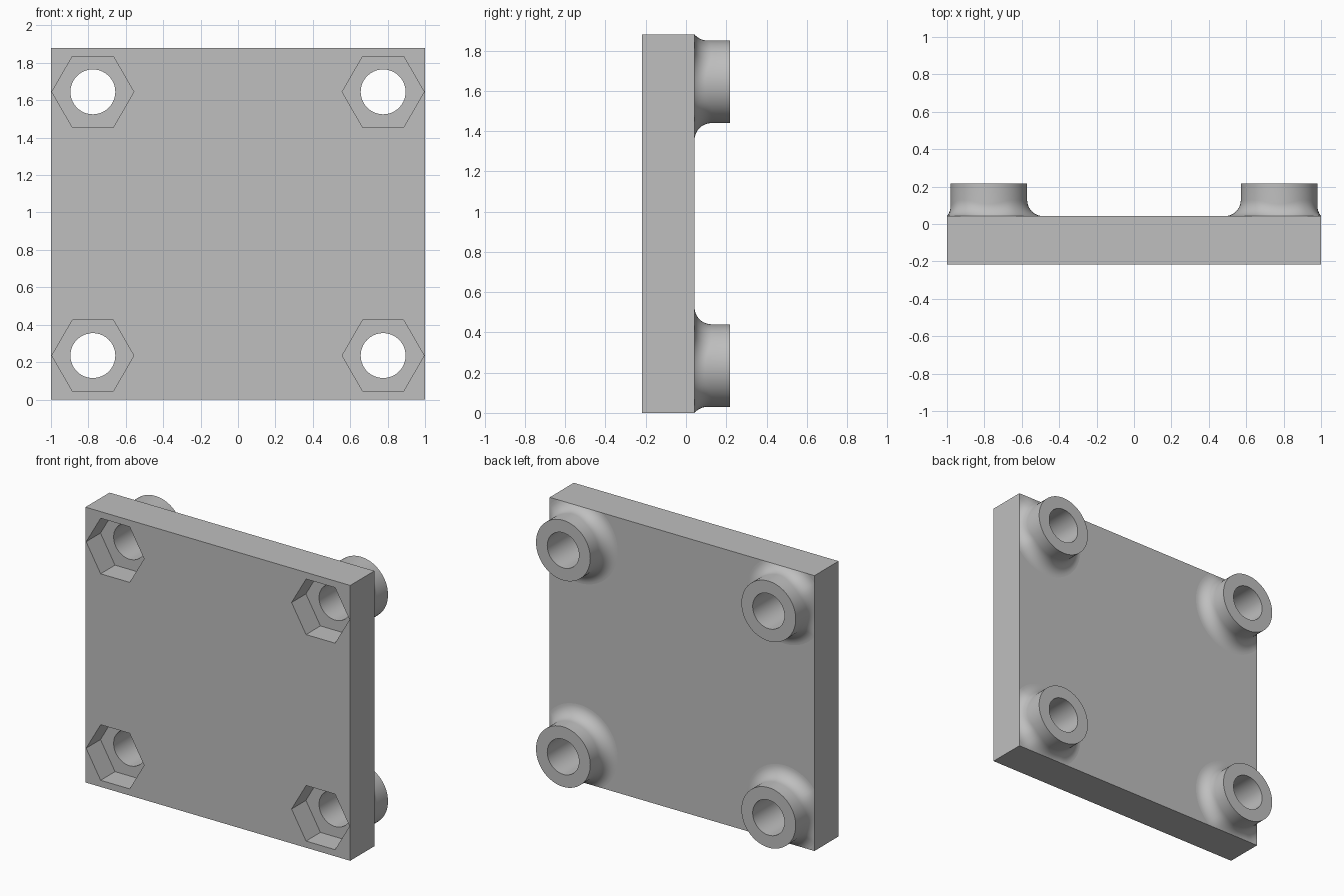
import bpy, bmesh
from math import sin, cos, pi, sqrt, asin, radians
from mathutils import Matrix

if "Cube" in bpy.data.objects:
    bpy.data.objects.remove(bpy.data.objects["Cube"])

HALF_W, HALF_H = 1.0, 0.94            # plate half width and half height
FRONT, FACE, END = -0.2175, 0.0425, 0.2175
CX, CZ = 0.776, 0.705                 # hole centre, measured from plate centre
HOLE_R, BOSS_R, FILLET = 0.12, 0.205, 0.085
HEX_R, HEX_DEPTH = 0.219, 0.155
SEG = 64

grey = bpy.data.materials.new("light grey")
grey.use_nodes = True
COLOUR = (0.52, 0.52, 0.52, 1)
grey.diffuse_color = COLOUR
grey.node_tree.nodes["Principled BSDF"].inputs["Base Color"].default_value = COLOUR


def make_object(name, bm, mirrored=False):
    bmesh.ops.recalc_face_normals(bm, faces=bm.faces)
    mesh = bpy.data.meshes.new(name)
    bm.to_mesh(mesh)
    bm.free()
    mesh.materials.append(grey)
    obj = bpy.data.objects.new(name, mesh)
    obj.location.z = HALF_H
    bpy.context.collection.objects.link(obj)
    if mirrored:
        mod = obj.modifiers.new("four corners", 'MIRROR')
        mod.use_axis = (True, False, True)
        mod.use_mirror_merge = False
    return obj


def select_only(obj):
    bpy.ops.object.select_all(action='DESELECT')
    obj.select_set(True)
    bpy.context.view_layer.objects.active = obj


def prism_cutter(name, sides, radius, y0, y1):
    bm = bmesh.new()
    place = Matrix.Translation((CX, (y0 + y1) / 2, CZ)) @ Matrix.Rotation(pi / 2, 4, 'X')
    if sides == 6:                    # points towards the plate's sides
        place = place @ Matrix.Rotation(pi / 2, 4, 'Z')
    bmesh.ops.create_cone(bm, cap_ends=True, segments=sides, radius1=radius,
                          radius2=radius, depth=y1 - y0, matrix=place)
    obj = make_object(name, bm, mirrored=True)
    obj.hide_render = True
    return obj


# Plate with through holes and hexagonal nut pockets in the front
bm = bmesh.new()
bmesh.ops.create_cube(bm, size=1, matrix=Matrix.Translation((0, (FRONT + FACE) / 2, 0))
                      @ Matrix.Diagonal((2 * HALF_W, FACE - FRONT, 2 * HALF_H, 1)))
plate = make_object("plate", bm)
cutters = [prism_cutter("hole_cutter", SEG, HOLE_R, FRONT - 0.1, FACE + 0.1),
           prism_cutter("nut_pocket_cutter", 6, HEX_R, FRONT - 0.1, FRONT + HEX_DEPTH)]
select_only(plate)
for cutter in cutters:
    mod = plate.modifiers.new(cutter.name, 'BOOLEAN')
    mod.operation, mod.solver, mod.object = 'DIFFERENCE', 'EXACT', cutter
    bpy.ops.object.modifier_apply(modifier=mod.name)
    bpy.data.objects.remove(cutter)
bpy.ops.object.shade_smooth_by_angle(angle=radians(30))


# Spacer bosses: a tube whose base fillet narrows where it meets the plate's edge
def boss_profile(angle):
    c, s = cos(angle), sin(angle)
    reach = BOSS_R + FILLET
    foot = reach
    if c > 0:
        foot = min(foot, (HALF_W - CX) / c)
    if s > 0:
        foot = min(foot, (HALF_H - CZ) / s)
    start = asin((reach - foot) / FILLET)
    lift = FILLET * cos(start)
    points = []
    for i in range(11):
        a = start + (pi / 2 - start) * i / 10
        points.append((reach - FILLET * sin(a), FACE + lift - FILLET * cos(a)))
    return points + [(BOSS_R, END), (HOLE_R, END), (HOLE_R, FACE)]


bm = bmesh.new()
columns = []
for k in range(SEG):
    angle = 2 * pi * k / SEG
    columns.append([bm.verts.new((CX + r * cos(angle), y, CZ + r * sin(angle)))
                    for r, y in boss_profile(angle)])
for k, col in enumerate(columns):
    nxt = columns[(k + 1) % SEG]
    for i in range(len(col) - 1):
        bm.faces.new((col[i], col[i + 1], nxt[i + 1], nxt[i]))
bosses = make_object("spacer_bosses", bm, mirrored=True)
# Make sure the end ring faces the back
end_ring = max(bosses.data.polygons, key=lambda p: p.center.y)
if end_ring.normal.y < 0:
    bosses.data.flip_normals()
select_only(bosses)
bpy.ops.object.shade_smooth_by_angle(angle=radians(35))
